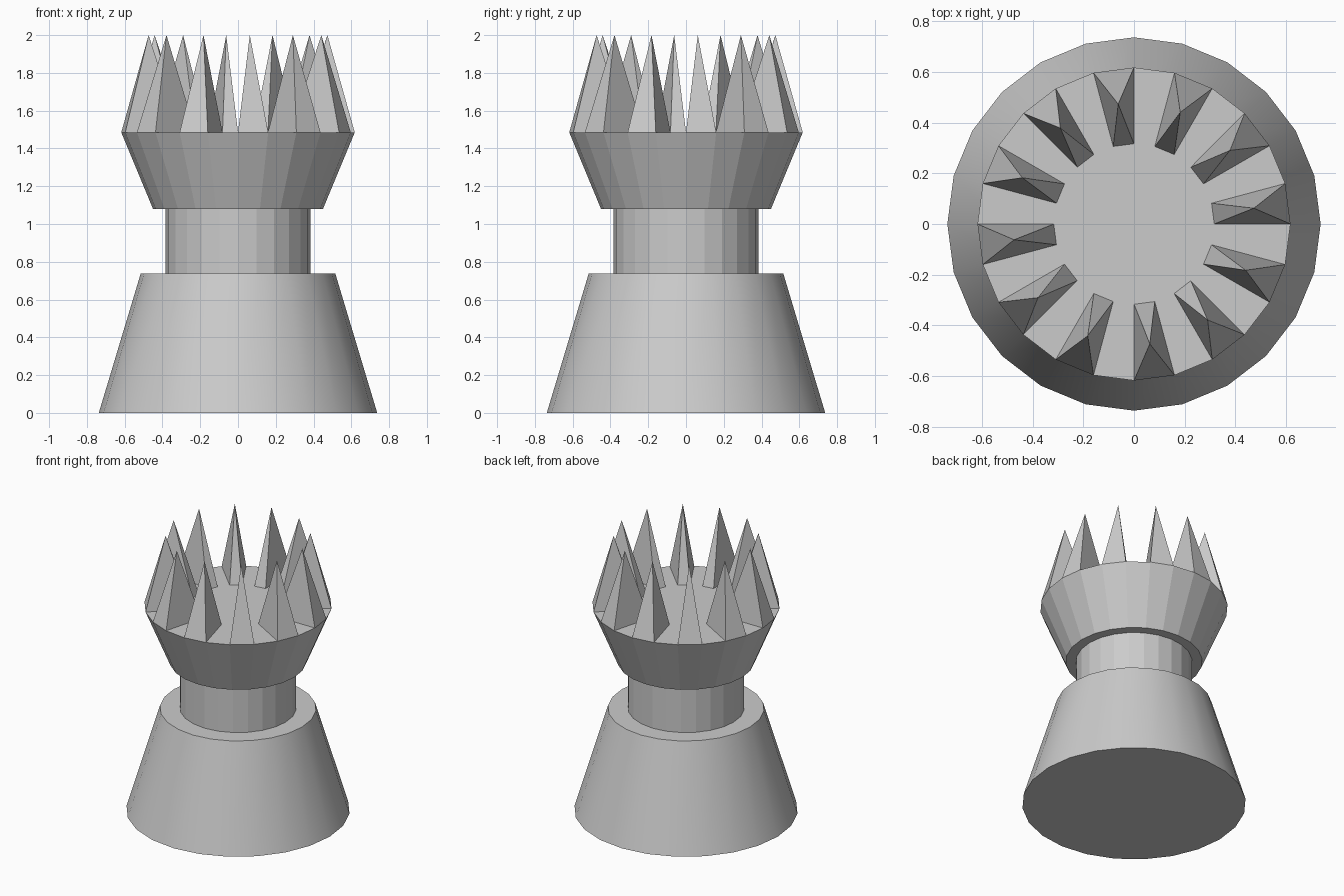
import bpy, bmesh, math

if "Cube" in bpy.data.objects:
    bpy.data.objects.remove(bpy.data.objects["Cube"])

SIDES = 24


def lathe(name, profile, cap_bottom=False, cap_top=False, smooth=False, spike_ring=None, spike_height=0):
    """Revolve (radius, z) points; optionally raise a spike on every other face of one ring."""
    bm = bmesh.new()
    rings = [[bm.verts.new((r * math.cos(2 * math.pi * i / SIDES),
                            r * math.sin(2 * math.pi * i / SIDES), z))
              for i in range(SIDES)] for r, z in profile]
    spikes = []
    for k, (lo, hi) in enumerate(zip(rings, rings[1:])):
        for i in range(SIDES):
            j = (i + 1) % SIDES
            face = bm.faces.new((lo[i], lo[j], hi[j], hi[i]))
            if k == spike_ring and i % 2 == 0:
                spikes.append(face)
    if cap_bottom:
        bm.faces.new(rings[0][::-1])
    if cap_top:
        bm.faces.new(rings[-1])
    if spikes:
        bm.normal_update()
        bmesh.ops.poke(bm, faces=spikes, offset=spike_height)
    mesh = bpy.data.meshes.new(name)
    bm.to_mesh(mesh)
    bm.free()
    ob = bpy.data.objects.new(name, mesh)
    bpy.context.collection.objects.link(ob)
    if smooth:
        bpy.ops.object.select_all(action='DESELECT')
        bpy.context.view_layer.objects.active = ob
        ob.select_set(True)
        bpy.ops.object.shade_smooth_by_angle(angle=math.radians(30))
    return ob


# Tapered foot with its upper ledge
lathe("base", [(0.737, 0), (0.515, 0.738), (0.383, 0.738)], cap_bottom=True, smooth=True)

# Straight column
lathe("neck", [(0.383, 0.738), (0.383, 1.08)])

# Flared head with a crown of spikes on alternate rim segments
lathe("spiked_head", [(0.383, 1.08), (0.45, 1.08), (0.618, 1.485), (0.317, 1.485)],
      cap_top=True, spike_ring=2, spike_height=0.515)
